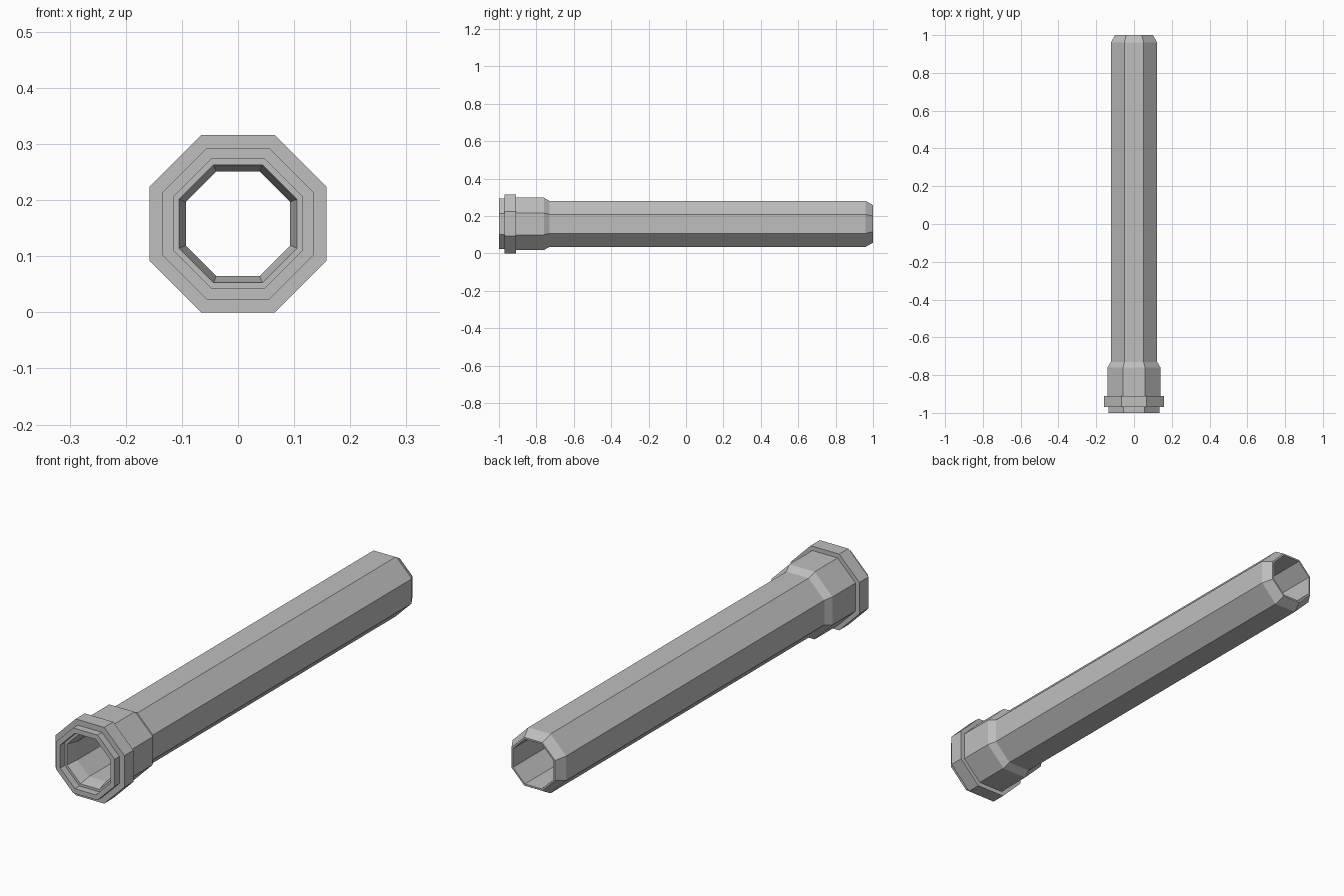
import bpy, bmesh
from math import cos, sin, pi

cube = bpy.data.objects.get("Cube")
if cube:
    bpy.data.objects.remove(cube, do_unlink=True)

SIDES = 8
AXIS_Z = 0.158

grey = bpy.data.materials.new("plain_grey")
grey.use_nodes = True
colour = (0.52, 0.52, 0.52, 1)
grey.diffuse_color = colour
grey.node_tree.nodes["Principled BSDF"].inputs["Base Color"].default_value = colour


def lathe(name, profile):
    """Sweep a closed (y, flat-to-axis distance) profile round the y axis."""
    bm = bmesh.new()
    rings = []
    for i in range(SIDES):
        a = 2 * pi * (i + 0.5) / SIDES
        rings.append([bm.verts.new((r / cos(pi / SIDES) * cos(a), y,
                                    AXIS_Z + r / cos(pi / SIDES) * sin(a)))
                      for y, r in profile])
    n = len(profile)
    for i in range(SIDES):
        p, q = rings[i], rings[(i + 1) % SIDES]
        for j in range(n):
            k = (j + 1) % n
            bm.faces.new((p[j], p[k], q[k], q[j]))
    bmesh.ops.recalc_face_normals(bm, faces=bm.faces)
    mesh = bpy.data.meshes.new(name)
    bm.to_mesh(mesh)
    bm.free()
    mesh.materials.append(grey)
    obj = bpy.data.objects.new(name, mesh)
    bpy.context.collection.objects.link(obj)
    return obj


# Front lip, flange, socket collar, shaft and chamfered tip
outside = [(-1, 0.115), (-1, 0.135), (-0.97, 0.135), (-0.97, 0.158),
           (-0.91, 0.158), (-0.91, 0.14), (-0.76, 0.14), (-0.73, 0.123),
           (0.96, 0.123), (1, 0.1)]
# Straight bore, entry taper and stepped recess in the mouth
inside = [(1, 0.093), (-0.92, 0.093), (-0.97, 0.105), (-0.97, 0.115)]

lathe("hollow_barrel", outside + inside)
